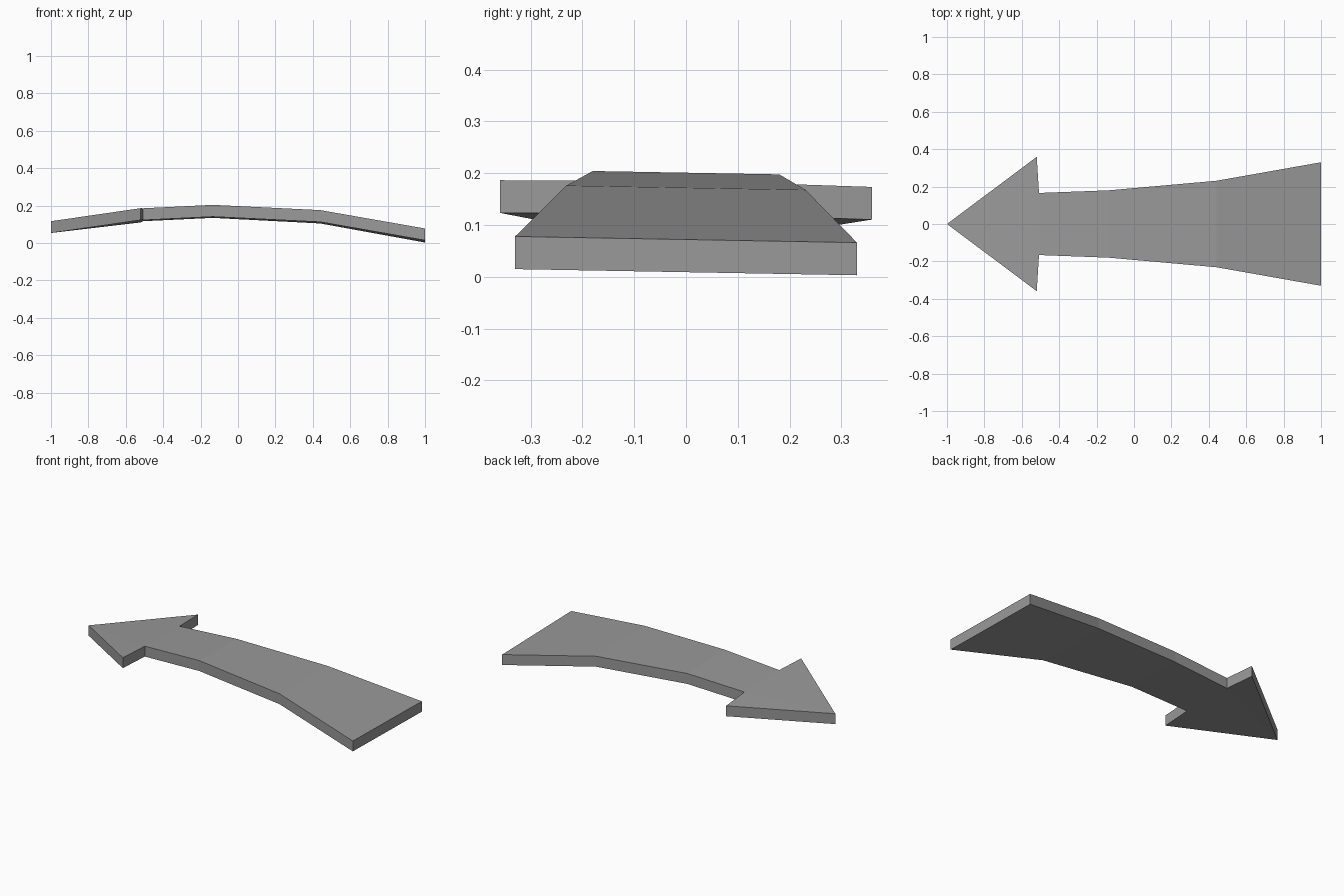
import bpy
import bmesh

cube = bpy.data.objects.get("Cube")
if cube:
    bpy.data.objects.remove(cube, do_unlink=True)

THICKNESS = 0.063
TILT = -0.018  # sideways slope of the whole arrow

grey = bpy.data.materials.new("mid_grey")
grey.use_nodes = True
colour = (0.32, 0.32, 0.32, 1)
grey.diffuse_color = colour
grey.node_tree.nodes["Principled BSDF"].inputs["Base Color"].default_value = colour

bm = bmesh.new()


def point(x, y, z):
    return bm.verts.new((x, y, z + TILT * y))


def pair(x, half_width, z):
    return point(x, -half_width, z), point(x, half_width, z)


# Arched shaft: cross-sections from the wide tail to the neck
sections = [(1.0, 0.33, 0.072), (0.44, 0.231, 0.172),
            (-0.135, 0.18, 0.201), (-0.508, 0.166, 0.183)]
rows = [pair(*s) for s in sections]
for (a, b), (c, d) in zip(rows, rows[1:]):
    bm.faces.new((a, b, d, c))

# Arrow head: middle triangle and two barbs
neck_front, neck_back = rows[-1]
barb_front, barb_back = pair(-0.52, 0.359, 0.180)
tip = point(-1.0, 0.0, 0.117)
bm.faces.new((neck_front, neck_back, tip))
bm.faces.new((barb_front, neck_front, tip))
bm.faces.new((neck_back, barb_back, tip))

# Thicken the sheet straight down
top = bm.faces[:]
result = bmesh.ops.extrude_face_region(bm, geom=top, use_keep_orig=True)
lower = [g for g in result["geom"] if isinstance(g, bmesh.types.BMVert)]
bmesh.ops.translate(bm, verts=lower, vec=(0, 0, -THICKNESS))
bmesh.ops.recalc_face_normals(bm, faces=bm.faces[:])

mesh = bpy.data.meshes.new("curved_arrow")
bm.to_mesh(mesh)
bm.free()
mesh.materials.append(grey)
arrow = bpy.data.objects.new("curved_arrow", mesh)
bpy.context.collection.objects.link(arrow)
